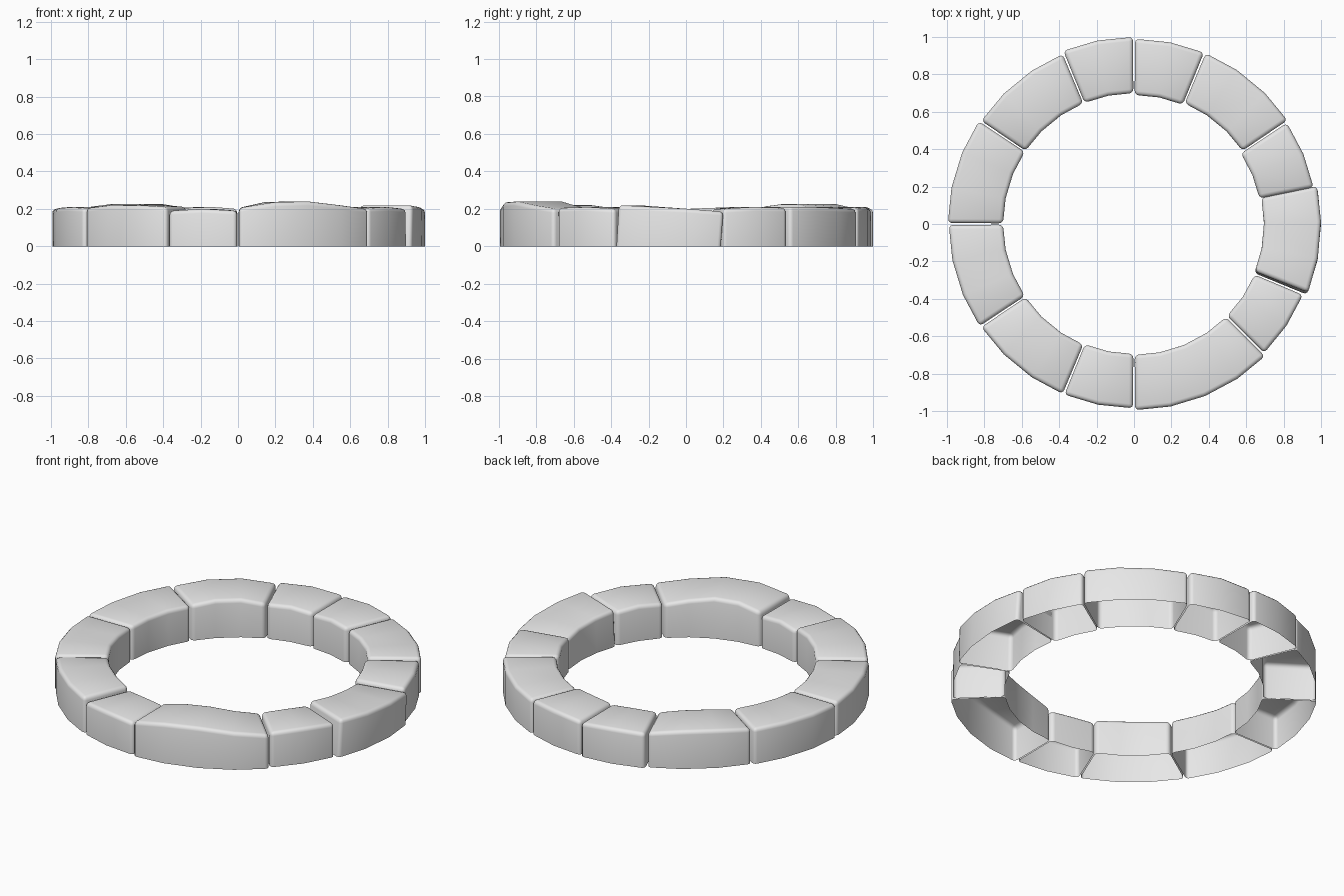
import bpy
import bmesh
from math import radians, cos, sin

cube = bpy.data.objects.get("Cube")
if cube:
    bpy.data.objects.remove(cube, do_unlink=True)

STEP = radians(11.25)   # every stone spans a whole number of these facets
GAP = radians(0.3)      # half of the joint between neighbours

stone_grey = bpy.data.materials.new("stone_grey")
stone_grey.use_nodes = True
colour = (0.8, 0.8, 0.8, 1.0)
stone_grey.diffuse_color = colour
bsdf = next(n for n in stone_grey.node_tree.nodes if n.type == 'BSDF_PRINCIPLED')
bsdf.inputs["Base Color"].default_value = colour


def make_stone(name, first, outer, inner, heights, lean):
    """Curved block, open underneath, with rounded top rim and end corners."""
    bm = bmesh.new()
    last = len(heights) - 1
    rings = []
    for i, top in enumerate(heights):
        angle = first + i * STEP
        angle += GAP if i == 0 else -GAP if i == last else 0
        ring = []
        # outer bottom, outer top, inner top, inner bottom
        for radius, z in ((outer, 0), (outer, top), (inner, top), (inner, 0)):
            a = angle + (lean if z else 0)
            ring.append(bm.verts.new((radius * cos(a), radius * sin(a), z)))
        rings.append(ring)

    # Outer wall, top and inner wall, facet by facet
    for a, b in zip(rings, rings[1:]):
        for k in range(3):
            bm.faces.new((a[k], b[k], b[k + 1], a[k + 1]))
    # End walls
    bm.faces.new(rings[0])
    bm.faces.new(reversed(rings[-1]))
    bmesh.ops.recalc_face_normals(bm, faces=bm.faces)
    if sum(f.normal.z for f in bm.faces) < 0:
        bmesh.ops.reverse_faces(bm, faces=bm.faces)

    # Round the edges where walls meet the top or each other at the ends
    rim = [e for e in bm.edges
           if len(e.link_faces) == 2 and e.calc_face_angle() > radians(40)]
    bmesh.ops.bevel(bm, geom=rim, offset=0.022, segments=3, profile=0.5,
                    affect='EDGES', clamp_overlap=True)

    mesh = bpy.data.meshes.new(name)
    bm.to_mesh(mesh)
    bm.free()
    mesh.materials.append(stone_grey)
    obj = bpy.data.objects.new(name, mesh)
    bpy.context.collection.objects.link(obj)
    bpy.ops.object.select_all(action='DESELECT')
    obj.select_set(True)
    bpy.context.view_layer.objects.active = obj
    bpy.ops.object.shade_smooth_by_angle(angle=radians(40))


# Name, outer radius, inner radius, top heights along the arc, lean in degrees
stones = [
    ("front_long_stone", 0.995, 0.70, (0.205, 0.235, 0.24, 0.22, 0.20), 0),
    ("front_left_stone", 0.98, 0.70, (0.205, 0.21, 0.20), 0),
    ("left_stone", 1.0, 0.695, (0.22, 0.21, 0.20, 0.185), 0.8),
    ("left_short_stone", 0.98, 0.685, (0.20, 0.21, 0.205), 0),
    ("back_left_stone", 0.99, 0.70, (0.21, 0.21, 0.205, 0.20), 0),
    ("back_left_short_stone", 0.99, 0.69, (0.205, 0.21, 0.20), 0),
    ("back_right_short_stone", 1.0, 0.70, (0.20, 0.21, 0.205), 0),
    ("back_right_stone", 0.985, 0.70, (0.205, 0.225, 0.225, 0.21), 0),
    ("right_back_stone", 0.995, 0.70, (0.21, 0.21, 0.205, 0.20), 0),
    ("right_front_stone", 0.99, 0.70, (0.20, 0.205, 0.21, 0.205), 0),
    ("front_right_stone", 0.985, 0.70, (0.205, 0.22, 0.22, 0.21), 0),
    ("front_right_short_stone", 0.985, 0.695, (0.19, 0.20, 0.19), 0),
]

# Lay the stones one after another around the ring
start = radians(-90)
for name, outer, inner, heights, lean in stones:
    make_stone(name, start, outer, inner, heights, radians(lean))
    start += (len(heights) - 1) * STEP
